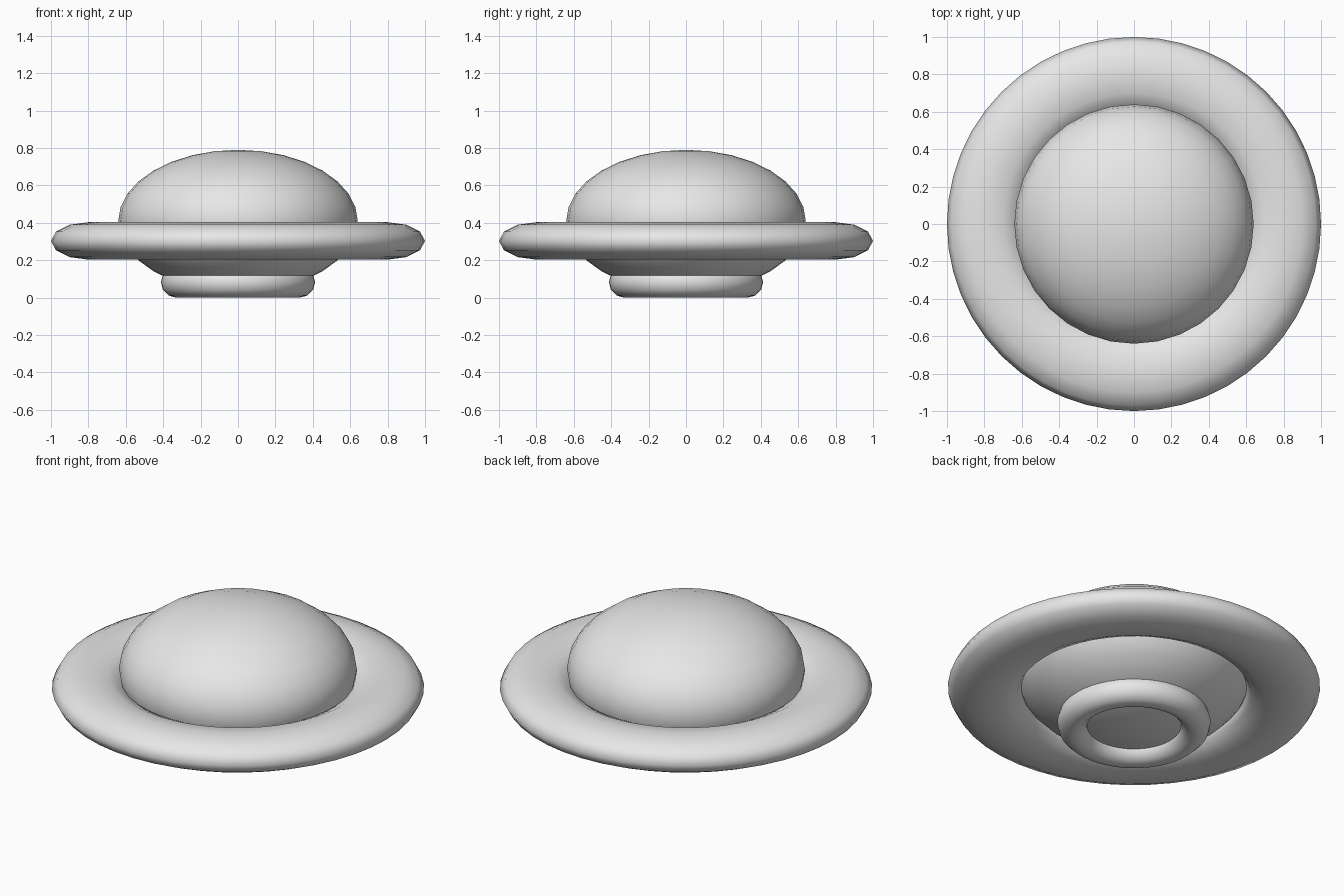
import bpy
import bmesh
import math

cube = bpy.data.objects.get("Cube")
if cube:
    bpy.data.objects.remove(cube, do_unlink=True)

# Single plain grey for the whole saucer
grey = bpy.data.materials.new("light_grey")
grey.use_nodes = True
colour = (0.8, 0.8, 0.8, 1)
grey.diffuse_color = colour
grey.node_tree.nodes["Principled BSDF"].inputs["Base Color"].default_value = colour


def finish(name):
    """Name the active object, apply its scale, smooth and colour it."""
    obj = bpy.context.object
    obj.name = obj.data.name = name
    bpy.ops.object.transform_apply(location=False, rotation=False, scale=True)
    bpy.ops.object.shade_smooth()
    obj.data.materials.append(grey)
    return obj


def add_ring(name, major, minor, height, z):
    bpy.ops.mesh.primitive_torus_add(
        major_radius=major, minor_radius=minor,
        major_segments=48, minor_segments=12, location=(0, 0, z))
    bpy.context.object.scale.z = height / (2 * minor)
    return finish(name)


# Flattened ball: cabin dome above the rim, hull below it
bpy.ops.mesh.primitive_uv_sphere_add(
    segments=32, ring_count=16, radius=0.64, location=(0, 0, 0.41))
bpy.context.object.scale.z = 0.38 / 0.64
finish("saucer_body")

# Wide flattened rim and round landing ring
add_ring("saucer_rim", 0.8, 0.2, 0.2, 0.303)
add_ring("landing_ring", 0.33, 0.0825, 0.165, 0.0825)
